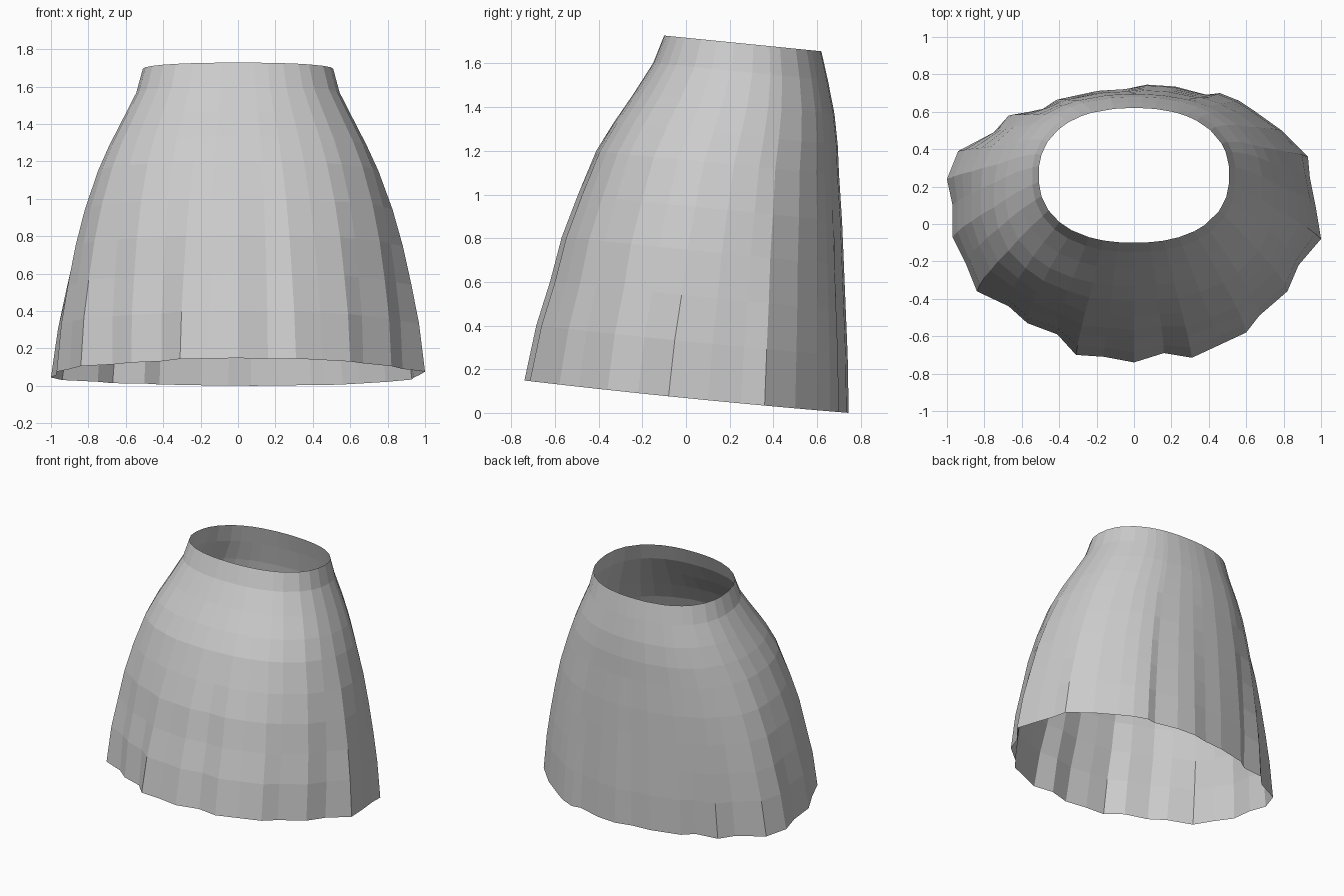
import bpy
import bmesh
import math
from mathutils import Vector

# Remove the default cube only
default_cube = bpy.data.objects.get("Cube")
if default_cube:
    bpy.data.objects.remove(default_cube, do_unlink=True)

# Single cloth colour
cloth = bpy.data.materials.new("light_grey_cloth")
cloth.use_nodes = True
grey = (0.6, 0.6, 0.6, 1.0)
cloth.diffuse_color = grey
shader = next(n for n in cloth.node_tree.nodes if n.type == "BSDF_PRINCIPLED")
shader.inputs["Base Color"].default_value = grey
shader.inputs["Roughness"].default_value = 0.8

# Pleated hem outline seen from above, counter-clockwise from the front
HEM = [
    (0, -.74), (.16, -.69), (.31, -.715), (.45, -.65), (.6, -.58), (.67, -.49),
    (.82, -.36), (.88, -.22), (1, -.08), (.97, .1), (.94, .25), (.93, .36),
    (.79, .5), (.65, .6), (.56, .66), (.46, .7), (.39, .69), (.22, .735),
    (.07, .745), (-.05, .72), (-.2, .71), (-.42, .66), (-.5, .6), (-.67, .58),
    (-.75, .49), (-.94, .39), (-1, .24), (-.97, .1), (-.97, -.07), (-.9, -.21),
    (-.84, -.36), (-.67, -.44), (-.57, -.53), (-.41, -.59), (-.31, -.7), (-.16, -.71),
]

# Silhouette rings: height, half width, front y, back y
RINGS = [
    (.07, .97, -.72, .725), (.33, .945, -.67, .725), (.54, .91, -.61, .72),
    (.75, .87, -.56, .715), (.95, .82, -.49, .71), (1.16, .75, -.41, .70),
    (1.3, .69, -.33, .695), (1.44, .62, -.24, .68), (1.59, .545, -.15, .65),
    (1.72, .51, -.10, .62),
]
PLEAT_TOP = 1.25   # height where the pleats have melted into the smooth body
TILT = 0.1         # every ring drops towards the back


def rounded_oval(angle, ring):
    """Point on the slightly squared oval of one ring."""
    _, half_width, front, back = ring
    power = 2 / 2.3
    c, s = math.cos(angle), math.sin(angle)
    x = math.copysign(abs(c) ** power, c) * half_width
    y = math.copysign(abs(s) ** power, s) * (back - front) / 2
    return Vector((x, y + (front + back) / 2))


def column_angle(point, ring):
    """Oval parameter of the column that ends at a hem point."""
    _, half_width, front, back = ring
    u = point[0] / half_width
    v = (point[1] - (front + back) / 2) / ((back - front) / 2)
    power = 2.3 / 2
    return math.atan2(math.copysign(abs(v) ** power, v),
                      math.copysign(abs(u) ** power, u))


def build_skirt():
    bm = bmesh.new()
    angles = [column_angle(p, RINGS[0]) for p in HEM]
    folds = [Vector(p) - rounded_oval(a, RINGS[0]) for p, a in zip(HEM, angles)]
    rows = []
    for ring in RINGS:
        height = ring[0]
        span = PLEAT_TOP - RINGS[0][0]
        fade = max(0, (PLEAT_TOP - height) / span)
        row = []
        for angle, fold in zip(angles, folds):
            p = rounded_oval(angle, ring) + fold * fade
            z = height - TILT * p.y + 0.012 * fade * p.y ** 2
            row.append(bm.verts.new((p.x, p.y, z)))
        rows.append(row)

    # Bridge neighbouring rings, leaving waist and hem open
    count = len(HEM)
    for low, high in zip(rows, rows[1:]):
        for i in range(count):
            j = (i + 1) % count
            bm.faces.new((low[i], low[j], high[j], high[i]))
    lowest = min(v.co.z for v in bm.verts)
    bmesh.ops.translate(bm, verts=bm.verts, vec=(0, 0, -lowest))

    mesh = bpy.data.meshes.new("skirt")
    bm.to_mesh(mesh)
    bm.free()
    mesh.materials.append(cloth)
    skirt = bpy.data.objects.new("skirt", mesh)
    bpy.context.collection.objects.link(skirt)


build_skirt()
